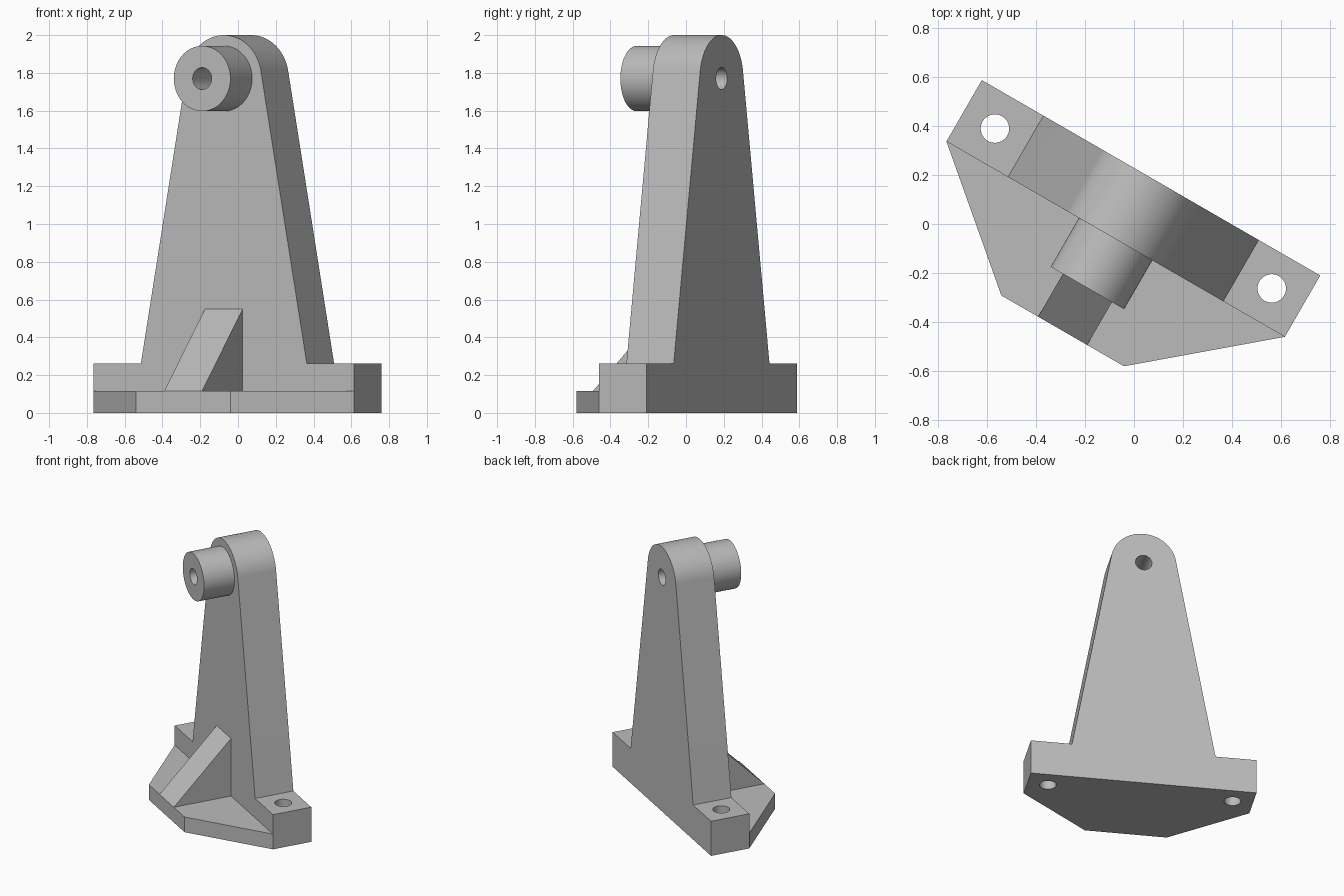
import bpy, bmesh, math
from mathutils import Matrix, Vector

cube = bpy.data.objects.get("Cube")
if cube:
    bpy.data.objects.remove(cube, do_unlink=True)

# One grey for the whole casting
grey = bpy.data.materials.new("plain grey")
grey.use_nodes = True
colour = (0.5, 0.5, 0.5, 1)
grey.diffuse_color = colour
grey.node_tree.nodes["Principled BSDF"].inputs["Base Color"].default_value = colour

# The bracket is turned about the vertical axis
TURN = Matrix.Rotation(math.radians(-30), 4, "Z") @ Matrix.Translation((-0.034, 0, 0))

BACK, FACE, FRONT = 0.198, -0.091, -0.523
HALF_BASE, HALF_FOOT, HALF_RIB = 0.797, 0.507, 0.1155
BAR_TOP, PLATE_TOP, RIB_TOP = 0.262, 0.115, 0.55
AXIS_Z, TOP_R, BOSS_R, HOLE_R = 1.77, 0.23, 0.173, 0.058


def prism(name, points, offset):
    """Extrude a closed 3D outline along an offset."""
    bm = bmesh.new()
    face = bm.faces.new([bm.verts.new(p) for p in points])
    moved = bmesh.ops.extrude_face_region(bm, geom=[face])["geom"]
    bmesh.ops.translate(bm, vec=offset,
                        verts=[v for v in moved if isinstance(v, bmesh.types.BMVert)])
    bmesh.ops.recalc_face_normals(bm, faces=bm.faces)
    mesh = bpy.data.meshes.new(name)
    bm.to_mesh(mesh)
    bm.free()
    mesh.materials.append(grey)
    obj = bpy.data.objects.new(name, mesh)
    obj.matrix_world = TURN
    bpy.context.collection.objects.link(obj)
    return obj


def arc(radius, start, end, steps):
    angles = [start + (end - start) * i / steps for i in range(steps + 1)]
    return [(radius * math.cos(a), radius * math.sin(a)) for a in angles]


def circle(radius):
    return arc(radius, 0, math.tau, 64)[:-1]


def drill(obj, cutter):
    cutter.hide_render = True
    cutter.hide_set(True)
    mod = obj.modifiers.new("drilled hole", "BOOLEAN")
    mod.operation, mod.solver, mod.object = "DIFFERENCE", "EXACT", cutter
    bpy.context.view_layer.objects.active = obj
    bpy.ops.object.modifier_apply(modifier=mod.name)


# Upright and foot bar: tapered sides run tangent into the round top
dx, dz = HALF_FOOT, BAR_TOP - AXIS_Z
tangent = math.atan2(dz, dx) + math.acos(TOP_R / math.hypot(dx, dz))
top = [(x, AXIS_Z + z) for x, z in arc(TOP_R, tangent, math.pi - tangent, 48)]
right = [(HALF_BASE, 0), (HALF_BASE, BAR_TOP), (HALF_FOOT, BAR_TOP)]
left = [(-x, z) for x, z in reversed(right)]
upright = prism("upright", [(x, FACE, z) for x, z in right + top + left],
                Vector((0, BACK - FACE, 0)))

# Front base plate with tapered ends
plate = prism("base_plate",
              [(-HALF_BASE, FACE, 0), (HALF_BASE, FACE, 0),
               (0.289, FRONT, 0), (-0.289, FRONT, 0)], Vector((0, 0, PLATE_TOP)))

# Triangular stiffening rib
rib = prism("rib",
            [(-HALF_RIB, FRONT, PLATE_TOP), (-HALF_RIB, FACE, PLATE_TOP),
             (-HALF_RIB, FACE, RIB_TOP)], Vector((2 * HALF_RIB, 0, 0)))

# Bearing boss
boss = prism("boss", [(x, -0.321, AXIS_Z + z) for x, z in circle(BOSS_R)],
             Vector((0, FACE + 0.321, 0)))

# Shaft bore through boss and upright
bore = prism("bore_cutter", [(x, -0.6, AXIS_Z + z) for x, z in circle(HOLE_R)],
             Vector((0, 1.2, 0)))
drill(upright, bore)
drill(boss, bore)
cutters = [bore]

# Bolt holes in the foot bar
for side in (-1, 1):
    bolt = prism("bolt_cutter", [(side * 0.652 + x, 0.0535 + y, -0.1) for x, y in circle(HOLE_R)],
                 Vector((0, 0, 0.6)))
    drill(upright, bolt)
    cutters.append(bolt)

for cutter in cutters:
    bpy.data.objects.remove(cutter, do_unlink=True)

# Smooth round walls, crisp edges
bpy.ops.object.select_all(action="DESELECT")
for obj in (upright, boss):
    obj.select_set(True)
bpy.context.view_layer.objects.active = upright
bpy.ops.object.shade_smooth_by_angle(angle=math.radians(30))
